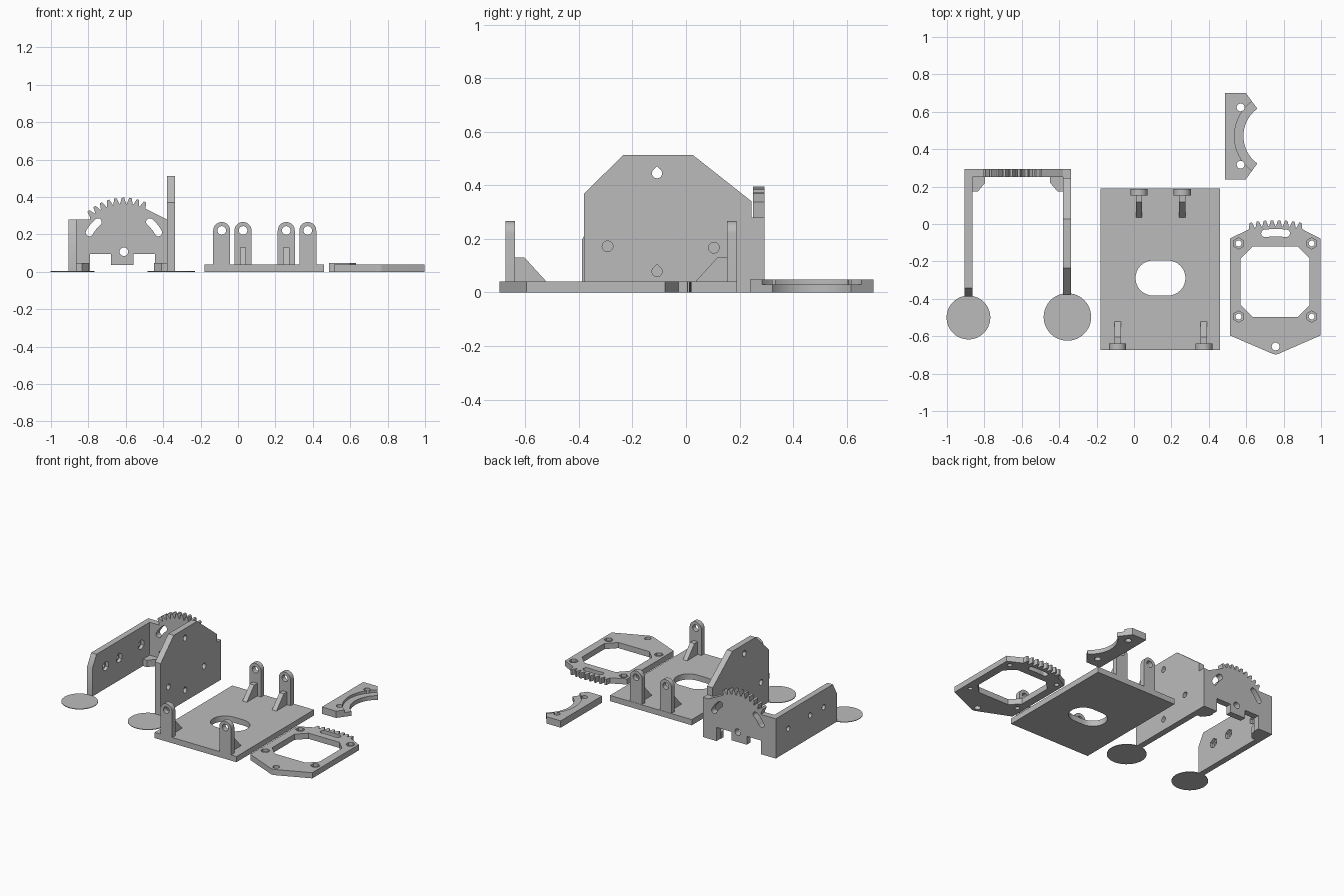
import bpy, bmesh, math

if "Cube" in bpy.data.objects:
    bpy.data.objects.remove(bpy.data.objects["Cube"])

GREY = bpy.data.materials.new("plain grey")
GREY.diffuse_color = (0.5, 0.5, 0.5, 1)
GREY.use_nodes = True
GREY.node_tree.nodes["Principled BSDF"].inputs["Base Color"].default_value = GREY.diffuse_color


def arc(cx, cy, r, a0, a1, n=16):
    """Points on an arc, angles in degrees."""
    return [(cx + r * math.cos(math.radians(a0 + (a1 - a0) * i / n)),
             cy + r * math.sin(math.radians(a0 + (a1 - a0) * i / n))) for i in range(n + 1)]


def circle(cx, cy, r, n=24):
    return arc(cx, cy, r, 0, 360, n)[:-1]


def teardrop(cx, cy, r):
    return arc(cx, cy, r, 135, 405, 18) + [(cx, cy + r * 1.4)]


def arc_slot(cx, cy, r, w, a0, a1):
    """Curved slot of half width w with round ends."""
    ends = [arc(cx, cy, r, a, a, 1)[0] for a in (a0, a1)]
    return (arc(cx, cy, r + w, a0, a1, 8) + arc(*ends[1], w, a1, a1 + 180, 8)[1:-1]
            + arc(cx, cy, r - w, a1, a0, 8) + arc(*ends[0], w, a0 + 180, a0 + 360, 8)[1:-1])


def gear(cx, cy, ri, ro, a0, a1, n):
    """Row of trapezoid teeth."""
    pts, step = [], (a1 - a0) / n
    for i in range(n):
        for r, f in ((ri, 0.05), (ro, 0.33), (ro, 0.67), (ri, 0.95)):
            pts.append(arc(cx, cy, r, a0 + step * (i + f), 0, 1)[0])
    return pts


def plate(name, plane, outline, holes, w0, w1):
    """Outline with holes, drawn on a plane and extruded from w0 to w1."""
    cu = bpy.data.curves.new(name, 'CURVE')
    cu.dimensions, cu.fill_mode, cu.extrude = '2D', 'BOTH', (w1 - w0) / 2
    for loop in [outline] + list(holes):
        sp = cu.splines.new('POLY')
        sp.points.add(len(loop) - 1)
        for p, (u, v) in zip(sp.points, loop):
            p.co = (u, v, 0, 1)
        sp.use_cyclic_u = True
    tmp = bpy.data.objects.new(name + "_curve", cu)
    bpy.context.collection.objects.link(tmp)
    dg = bpy.context.evaluated_depsgraph_get()
    me = bpy.data.meshes.new_from_object(tmp.evaluated_get(dg))
    bpy.data.objects.remove(tmp)
    for v in me.vertices:
        a, b, c = v.co.x, v.co.y, v.co.z + (w0 + w1) / 2
        v.co = {"xy": (a, b, c), "xz": (a, c, b), "yz": (c, a, b)}[plane]
    bm = bmesh.new()
    bm.from_mesh(me)
    bmesh.ops.remove_doubles(bm, verts=bm.verts, dist=1e-5)
    bmesh.ops.recalc_face_normals(bm, faces=bm.faces)
    bm.to_mesh(me)
    bm.free()
    me.materials.clear()
    me.materials.append(GREY)
    ob = bpy.data.objects.new(name, me)
    bpy.context.collection.objects.link(ob)
    return ob


def cut(ob, cutter):
    """Subtract a cutter from a part and remove the cutter."""
    mod = ob.modifiers.new("cut", 'BOOLEAN')
    mod.operation, mod.solver, mod.object = 'DIFFERENCE', 'EXACT', cutter
    bpy.context.view_layer.objects.active = ob
    bpy.ops.object.modifier_apply(modifier=mod.name)
    bpy.data.objects.remove(cutter)


# Base plate with a rounded opening
T = 0.04
opening = arc(0.102, -0.289, 0.094, 90, 270) + arc(0.181, -0.289, 0.094, -90, 90)
plate("base_plate", "xy", [(-0.178, -0.674), (0.46, -0.674), (0.46, 0.19), (-0.178, 0.19)],
      [opening], 0, T)

# Hinge lugs with gussets pointing inwards
for i, (x, y, s) in enumerate([(-0.087, -0.674, 1), (0.373, -0.674, 1),
                               (0.027, 0.188, -1), (0.258, 0.188, -1)]):
    lug = [(x - 0.0455, T), (x + 0.0455, T)] + arc(x, 0.2205, 0.0455, 0, 180)
    y1 = y + s * 0.035
    plate(f"hinge_lug_{i}", "xz", lug, [circle(x, 0.221, 0.023)], min(y, y1), max(y, y1))
    gusset = [(y1, T), (y1, 0.13), (y1 + s * 0.036, 0.13), (y1 + s * 0.118, T)]
    plate(f"lug_gusset_{i}", "yz", gusset, [], x - 0.017, x + 0.017)

# Toothed ring plate with hexagonal nut recesses
gx, gy = 0.757, -0.655
outline = ([(0.513, -0.078), (0.513, -0.596)] + arc(gx, gy, 0.042, 245, 295, 8)
           + [(0.997, -0.596), (0.997, -0.078)] + gear(gx, gy, 0.643, 0.675, 77, 103, 8))
l, r, b, t, c = 0.57, 0.939, -0.497, -0.12, 0.064
octagon = [(l + c, b), (r - c, b), (r, b + c), (r, t - c),
           (r - c, t), (l + c, t), (l, t - c), (l, b + c)]
bolts = [(x, y) for x in (0.559, 0.95) for y in (-0.104, -0.495)]
ring = plate("toothed_ring", "xy", outline,
             [octagon, circle(gx, gy, 0.021), arc_slot(gx, gy, 0.608, 0.02, 84.6, 95.4)]
             + [circle(x, y, 0.016, 16) for x, y in bolts], 0, T)
for x, y in bolts:
    cut(ring, plate("nut_cutter", "xy", arc(x, y, 0.03, 30, 390, 6)[:-1], [], 0.02, 0.1))

# Curved clamp with a lowered inner ledge
cx, cy = 0.767, 0.47
outline = ([(0.487, 0.70), (0.487, 0.239), (0.598, 0.239)]
           + arc(cx, cy, 0.182, 233.7, 126.3, 24) + [(0.598, 0.70)])
clamp = plate("curved_clamp", "xy", outline,
              [circle(0.57, cy + d, 0.021) for d in (0.153, -0.153)], 0, 0.048)
cut(clamp, plate("ledge_cutter", "xy", circle(cx, cy, 0.23, 64), [], 0.03, 0.1))

# Frame back plate with gear sector and curved slots
sx, sz = -0.61, 0.107
outline = ([(-0.864, 0), (-0.79, 0), (-0.79, 0.096), (-0.68, 0.096), (-0.68, 0.037),
            (-0.56, 0.037), (-0.56, 0.096), (-0.444, 0.096), (-0.444, 0), (-0.38, 0),
            (-0.38, 0.28)] + gear(sx, sz, 0.257, 0.289, 63, 135, 9)
           + [(-0.79, 0.28), (-0.864, 0.28)])
plate("frame_back", "xz", outline,
      [circle(sx, sz, 0.023), arc_slot(sx, sz, 0.211, 0.02, 29, 49),
       arc_slot(sx, sz, 0.211, 0.02, 131, 151)], 0.25, 0.294)

# Tall frame wall
tall = [(-0.38, 0), (0.29, 0), (0.294, 0.28), (0.245, 0.28), (0.245, 0.34),
        (0.026, 0.513), (-0.234, 0.513), (-0.38, 0.37)]
tall[1] = (0.294, 0)
plate("frame_wall_tall", "yz", tall,
      [teardrop(-0.108, 0.445, 0.019), teardrop(-0.108, 0.078, 0.019),
       circle(-0.293, 0.172, 0.02), circle(0.104, 0.167, 0.02)], -0.38, -0.337)

# Low frame wall with nut pockets on its inner side
low = [(-0.388, 0), (0.294, 0), (0.294, 0.28), (-0.342, 0.28), (-0.388, 0.197)]
spots = [(-0.24, 0.158), (-0.09, 0.158), (0.155, 0.158)]
wall = plate("frame_wall_low", "yz", low, [circle(y, z, 0.018) for y, z in spots],
             -0.906, -0.864)
for y, z in spots:
    cut(wall, plate("nut_cutter", "yz", arc(y, z, 0.034, 30, 390, 6)[:-1], [], -0.886, -0.8))

# Corner gussets inside the frame
for name, x, s in (("left", -0.864, 1), ("right", -0.38, -1)):
    plate(f"corner_gusset_{name}", "xy",
          [(x, 0.25), (x, 0.175), (x + s * 0.03, 0.175), (x + s * 0.068, 0.22),
           (x + s * 0.068, 0.25)], [], 0, 0.048)

# Thin discs at the wall feet
plate("foot_disc_left", "xy", circle(-0.885, -0.50, 0.117, 48), [], 0, 0.004)
plate("foot_disc_right", "xy", circle(-0.356, -0.497, 0.127, 48), [], 0, 0.004)

# Smooth round walls, keep edges sharp
bpy.ops.object.select_all(action='SELECT')
bpy.context.view_layer.objects.active = wall
bpy.ops.object.shade_smooth_by_angle(angle=math.radians(30))
